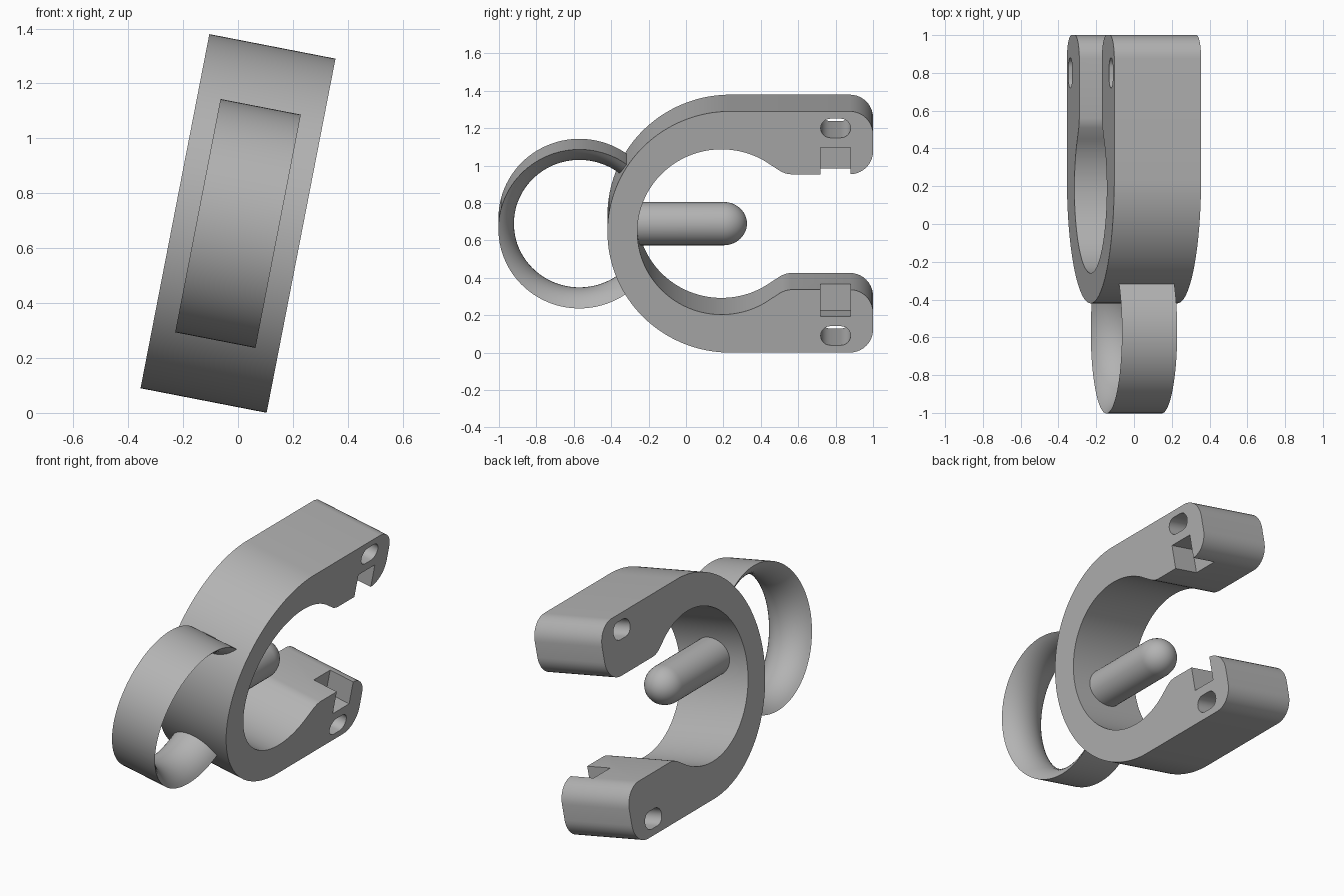
import bpy, bmesh, math
from mathutils import Matrix, Vector

if "Cube" in bpy.data.objects:
    bpy.data.objects.remove(bpy.data.objects["Cube"], do_unlink=True)

# Everything is built upright, then leaned sideways about the front-back axis
LEAN = Matrix.Translation((0, 0, 0.69)) @ Matrix.Rotation(math.radians(11), 4, 'Y')
HALF_W, HALF_H = 0.234, 0.657

grey = bpy.data.materials.new("plain grey")
grey.use_nodes = True
grey.diffuse_color = (0.45, 0.45, 0.45, 1)
grey.node_tree.nodes["Principled BSDF"].inputs["Base Color"].default_value = (0.45, 0.45, 0.45, 1)


def make_object(name, bm):
    bmesh.ops.recalc_face_normals(bm, faces=bm.faces)
    mesh = bpy.data.meshes.new(name)
    bm.to_mesh(mesh)
    bm.free()
    mesh.materials.append(grey)
    obj = bpy.data.objects.new(name, mesh)
    bpy.context.collection.objects.link(obj)
    obj.matrix_world = LEAN
    return obj


def smooth(obj):
    bpy.ops.object.select_all(action='DESELECT')
    obj.select_set(True)
    bpy.context.view_layer.objects.active = obj
    bpy.ops.object.shade_smooth_by_angle(angle=math.radians(30))


def arc(cy, cz, r, start, end, n):
    angles = [math.radians(start + (end - start) * i / n) for i in range(n + 1)]
    return [(cy + r * math.cos(a), cz + r * math.sin(a)) for a in angles]


def prism(name, outline, x0, x1):
    """Extrude a side-view outline (y, z) across the width."""
    bm = bmesh.new()
    face = bm.faces.new([bm.verts.new((x0, y, z)) for y, z in outline])
    moved = bmesh.ops.extrude_face_region(bm, geom=[face])["geom"]
    bmesh.ops.translate(bm, vec=(x1 - x0, 0, 0),
                        verts=[v for v in moved if isinstance(v, bmesh.types.BMVert)])
    return make_object(name, bm)


def lathe(name, profile, axis, centre, sweep, steps, closed):
    """Spin a list of points around an axis."""
    bm = bmesh.new()
    verts = [bm.verts.new(p) for p in profile]
    pairs = list(zip(verts, verts[1:])) + ([(verts[-1], verts[0])] if closed else [])
    edges = [bm.edges.new(p) for p in pairs]
    bmesh.ops.spin(bm, geom=verts + edges, cent=centre, axis=axis,
                   angle=sweep, steps=steps, use_duplicate=False)
    bmesh.ops.remove_doubles(bm, verts=bm.verts, dist=0.0005)
    if closed:
        bmesh.ops.holes_fill(bm, edges=bm.edges, sides=0)
    return make_object(name, bm)


# C-shaped clamp body: upper half outline from the back of the hook to the jaw
FLAT, R = 0.314, 0.125
top = arc(0.237, 0, HALF_H, 180, 90, 40)
top += arc(1 - R, HALF_H - R, R, 90, 0, 10)
top += arc(1 - R, FLAT + R, R, 0, -90, 10)
top += [(0.56, FLAT), (0.535, FLAT + 0.004), (0.51, FLAT + 0.014)]
top += arc(0.19, 0, 0.45, 54, 180, 48)
# Mirror: outer arc end and inner arc end lie on the symmetry line
bottom = [(y, -z) for y, z in reversed(top[1:-1])]
body = prism("clamp_body", top + bottom, -HALF_W, HALF_W)

# Through slots and side notches in both jaws
for side in (1, -1):
    slot = arc(0.828, 0.565 * side, 0.052, -90, 90, 12) + arc(0.772, 0.565 * side, 0.052, 90, 270, 12)
    notch = [(0.72, 0.2 * side), (0.88, 0.2 * side), (0.88, 0.46 * side), (0.72, 0.46 * side)]
    for label, outline, x0 in (("slot", slot, -0.4), ("notch", notch, HALF_W - 0.16)):
        cutter = prism(label + "_cutter", outline, x0, 0.4)
        mod = body.modifiers.new(label, 'BOOLEAN')
        mod.operation, mod.solver, mod.object = 'DIFFERENCE', 'EXACT', cutter
        bpy.context.view_layer.objects.active = body
        bpy.context.view_layer.update()
        bpy.ops.object.modifier_apply(modifier=mod.name)
        bpy.data.objects.remove(cutter, do_unlink=True)
smooth(body)

# Finger ring: flat outside, bulging inside, ends buried in the body wall
OUT, IN, HALF_RING, RING_Y = 0.433, 0.35, 0.149, -0.57
sag = OUT - IN
bulge = (HALF_RING ** 2 + sag ** 2) / (2 * sag)
half = math.asin(HALF_RING / bulge)
start = math.radians(48)
section = []
for i in range(17):
    a = half * (i / 8 - 1)
    r = IN + bulge * (1 - math.cos(a))
    section.append((bulge * math.sin(a), RING_Y + r * math.cos(start), r * math.sin(start)))
ring = lathe("finger_ring", section, (1, 0, 0), (0, RING_Y, 0),
             2 * math.pi - 2 * start, 72, True)
smooth(ring)

# Round-nosed centre pin
PIN, NOSE = 0.116, 0.2
profile = [(0, -0.32, 0), (PIN, -0.32, 0)]
for i in range(13):
    a = math.pi / 2 * i / 12
    profile.append((PIN * math.cos(a), NOSE + 0.126 * math.sin(a), 0))
pin = lathe("centre_pin", profile, (0, 1, 0), (0, 0, 0), 2 * math.pi, 40, False)
smooth(pin)
